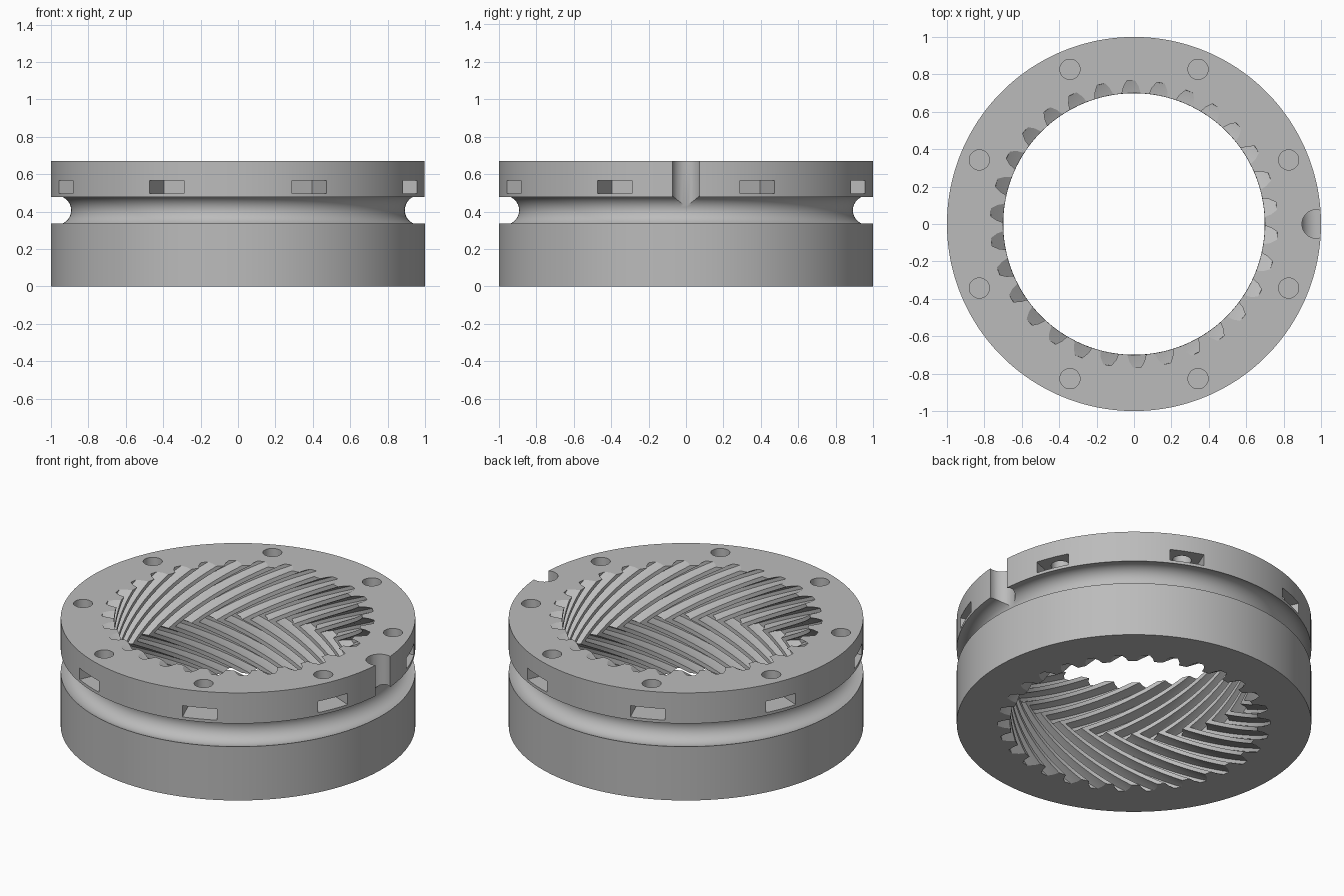
import bpy, bmesh
from math import sin, cos, pi, radians, acos
from mathutils import Matrix

if "Cube" in bpy.data.objects:
    bpy.data.objects.remove(bpy.data.objects["Cube"], do_unlink=True)

HEIGHT = 0.67
TEETH = 30
PITCH = 360 / TEETH
TWIST = 4 * PITCH        # rotation of the teeth at mid height
PHASE = 7.2              # angle of the first tooth gap at the rim
LAYERS = 32

# Tooth gap: (angle from gap centre, radius, matching even angle on the outside)
GAP = [(-4.1, 0.70, -5), (-3.2, 0.735, -3), (-1.6, 0.768, -1),
       (1.6, 0.768, 1), (3.2, 0.735, 3), (4.1, 0.70, 5)]

grey = bpy.data.materials.new("mid_grey")
grey.use_nodes = True
colour = (0.5, 0.5, 0.5, 1)
grey.diffuse_color = colour
grey.node_tree.nodes["Principled BSDF"].inputs["Base Color"].default_value = colour


def make_object(name, bm):
    bmesh.ops.recalc_face_normals(bm, faces=bm.faces)
    mesh = bpy.data.meshes.new(name)
    bm.to_mesh(mesh)
    bm.free()
    mesh.materials.append(grey)
    obj = bpy.data.objects.new(name, mesh)
    bpy.context.collection.objects.link(obj)
    return obj


def circle_ring(bm, radius, z):
    angles = [radians(PHASE + k * PITCH + g[2]) for k in range(TEETH) for g in GAP]
    return [bm.verts.new((radius * cos(a), radius * sin(a), z)) for a in angles]


def tooth_ring(bm, z):
    turn = TWIST * (1 - abs(2 * z / HEIGHT - 1))
    ring = []
    for k in range(TEETH):
        for offset, radius, _ in GAP:
            a = radians(PHASE + k * PITCH + offset + turn)
            ring.append(bm.verts.new((radius * cos(a), radius * sin(a), z)))
    return ring


def add_cylinder(bm, radius, x, y, z0, z1):
    bmesh.ops.create_cone(bm, cap_ends=True, segments=40, radius1=radius, radius2=radius,
                          depth=z1 - z0, matrix=Matrix.Translation((x, y, (z0 + z1) / 2)))


# Ring gear: outer wall with ball groove, herringbone teeth inside
bm = bmesh.new()
GROOVE_X, GROOVE_Z, GROOVE_R = 0.97, 0.407, 0.078
open_angle = acos((1 - GROOVE_X) / GROOVE_R)
rings = [circle_ring(bm, 1, 0)]
STEPS = 18
for i in range(STEPS + 1):
    a = -open_angle - (2 * pi - 2 * open_angle) * i / STEPS
    rings.append(circle_ring(bm, GROOVE_X + GROOVE_R * cos(a), GROOVE_Z + GROOVE_R * sin(a)))
rings.append(circle_ring(bm, 1, HEIGHT))
for i in range(LAYERS + 1):
    rings.append(tooth_ring(bm, HEIGHT * (1 - i / LAYERS)))
for lower, upper in zip(rings, rings[1:] + rings[:1]):
    n = len(lower)
    for j in range(n):
        bm.faces.new((lower[j], lower[(j + 1) % n], upper[(j + 1) % n], upper[j]))
ring_gear = make_object("ring_gear", bm)

# Cutters: nut slots, screw holes and the ball loading notch
slots, holes, notch = bmesh.new(), bmesh.new(), bmesh.new()
for k in range(8):
    a = radians(22.5 + 45 * k)
    place = (Matrix.Rotation(a, 4, "Z") @ Matrix.Translation((0.94, 0, 0.532))
             @ Matrix.Diagonal((0.3, 0.2, 0.07, 1)))
    bmesh.ops.create_cube(slots, size=1, matrix=place)
    add_cylinder(holes, 0.054, 0.895 * cos(a), 0.895 * sin(a), 0.53, 0.8)
add_cylinder(notch, 0.076, 0.974, 0, GROOVE_Z, 0.8)

bpy.ops.object.select_all(action="DESELECT")
ring_gear.select_set(True)
bpy.context.view_layer.objects.active = ring_gear
for name, cutter_bm in (("nut_slots", slots), ("screw_holes", holes), ("loading_notch", notch)):
    cutter = make_object(name, cutter_bm)
    cutter.hide_render = True
    mod = ring_gear.modifiers.new(name, "BOOLEAN")
    mod.operation = "DIFFERENCE"
    mod.solver = "EXACT"
    mod.object = cutter
    bpy.ops.object.modifier_apply(modifier=mod.name)
    bpy.data.objects.remove(cutter, do_unlink=True)

bpy.ops.object.shade_smooth_by_angle(angle=radians(25))
